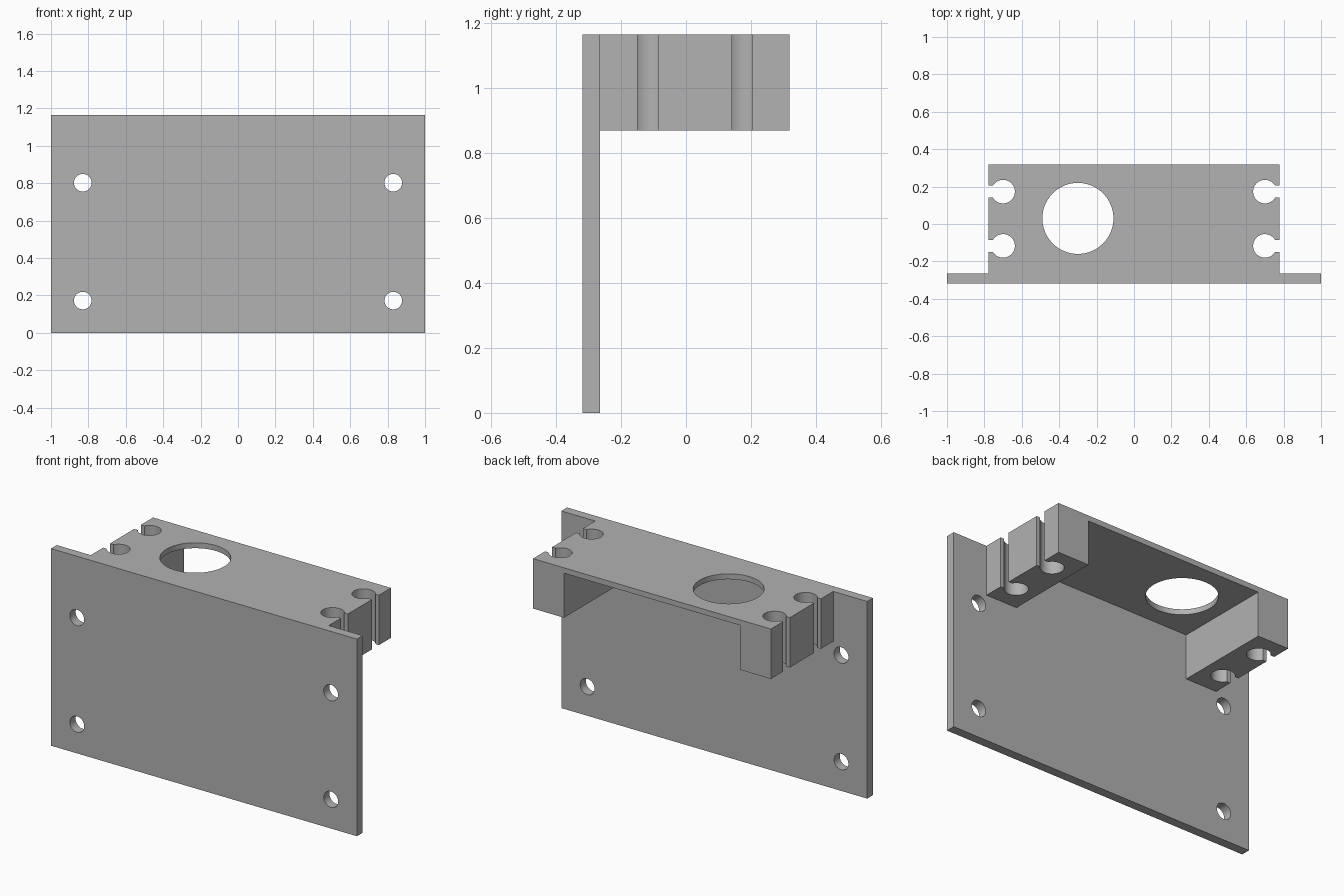
import bpy

cube = bpy.data.objects.get("Cube")
if cube:
    bpy.data.objects.remove(cube, do_unlink=True)

# Overall measurements
HEIGHT = 1.165
FRONT, PLATE_BACK, BACK = -0.318, -0.264, 0.318
BLOCK_BOTTOM = 0.87
SHELF_BOTTOM = HEIGHT - 0.032
HALF_WIDTH, POCKET_HALF = 0.778, 0.575

grey = bpy.data.materials.new("Plain grey")
grey.use_nodes = True
colour = (0.445, 0.445, 0.445, 1)
grey.diffuse_color = colour
grey.node_tree.nodes["Principled BSDF"].inputs["Base Color"].default_value = colour


def box(name, low, high):
    centre = [(a + b) / 2 for a, b in zip(low, high)]
    bpy.ops.mesh.primitive_cube_add(size=1, location=centre)
    obj = bpy.context.object
    obj.name = name
    obj.scale = [b - a for a, b in zip(low, high)]
    bpy.ops.object.transform_apply(location=True, rotation=True, scale=True)
    obj.data.materials.append(grey)
    return obj


def cylinder(name, radius, centre, rotation=(0, 0, 0)):
    bpy.ops.mesh.primitive_cylinder_add(vertices=64, radius=radius, depth=1,
                                        location=centre, rotation=rotation)
    obj = bpy.context.object
    obj.name = name
    obj.data.materials.append(grey)
    return obj


def combine(target, tool, operation):
    """Apply a boolean and discard the helper object."""
    tool.hide_render = True
    mod = target.modifiers.new(operation.title(), "BOOLEAN")
    mod.operation, mod.solver, mod.object = operation, "EXACT", tool
    bpy.context.view_layer.objects.active = target
    bpy.ops.object.modifier_apply(modifier=mod.name)
    bpy.data.objects.remove(tool, do_unlink=True)


# Upper block hollowed from below, leaving a thin shelf and two end blocks
bracket = box("mounting_bracket", (-HALF_WIDTH, FRONT, BLOCK_BOTTOM),
              (HALF_WIDTH, BACK, HEIGHT))
pocket = box("pocket_cutter", (-POCKET_HALF, PLATE_BACK, 0.5),
             (POCKET_HALF, BACK + 0.2, SHELF_BOTTOM))
combine(bracket, pocket, "DIFFERENCE")

# Large round opening in the shelf
combine(bracket, cylinder("shelf_hole_cutter", 0.19, (-0.3, 0.03, HEIGHT)), "DIFFERENCE")

# Keyhole slots through both end blocks
for side in (-1, 1):
    for y in (-0.117, 0.173):
        combine(bracket, cylinder("keyhole_cutter", 0.063, (side * 0.7, y, 1)), "DIFFERENCE")
        xs = sorted((side * 0.7, side * 0.9))
        combine(bracket, box("slot_cutter", (xs[0], y - 0.032, 0.5),
                             (xs[1], y + 0.032, 1.5)), "DIFFERENCE")

# Front plate with four screw holes
plate = box("front_plate", (-1, FRONT, 0), (1, PLATE_BACK, HEIGHT))
for x in (-0.83, 0.83):
    for z in (0.172, 0.802):
        combine(plate, cylinder("screw_hole_cutter", 0.047, (x, FRONT, z),
                                (1.570796, 0, 0)), "DIFFERENCE")
combine(bracket, plate, "UNION")

# Smooth bores, sharp edges
bpy.ops.object.select_all(action="DESELECT")
bracket.select_set(True)
bpy.context.view_layer.objects.active = bracket
bpy.ops.object.shade_smooth_by_angle(angle=0.5)
